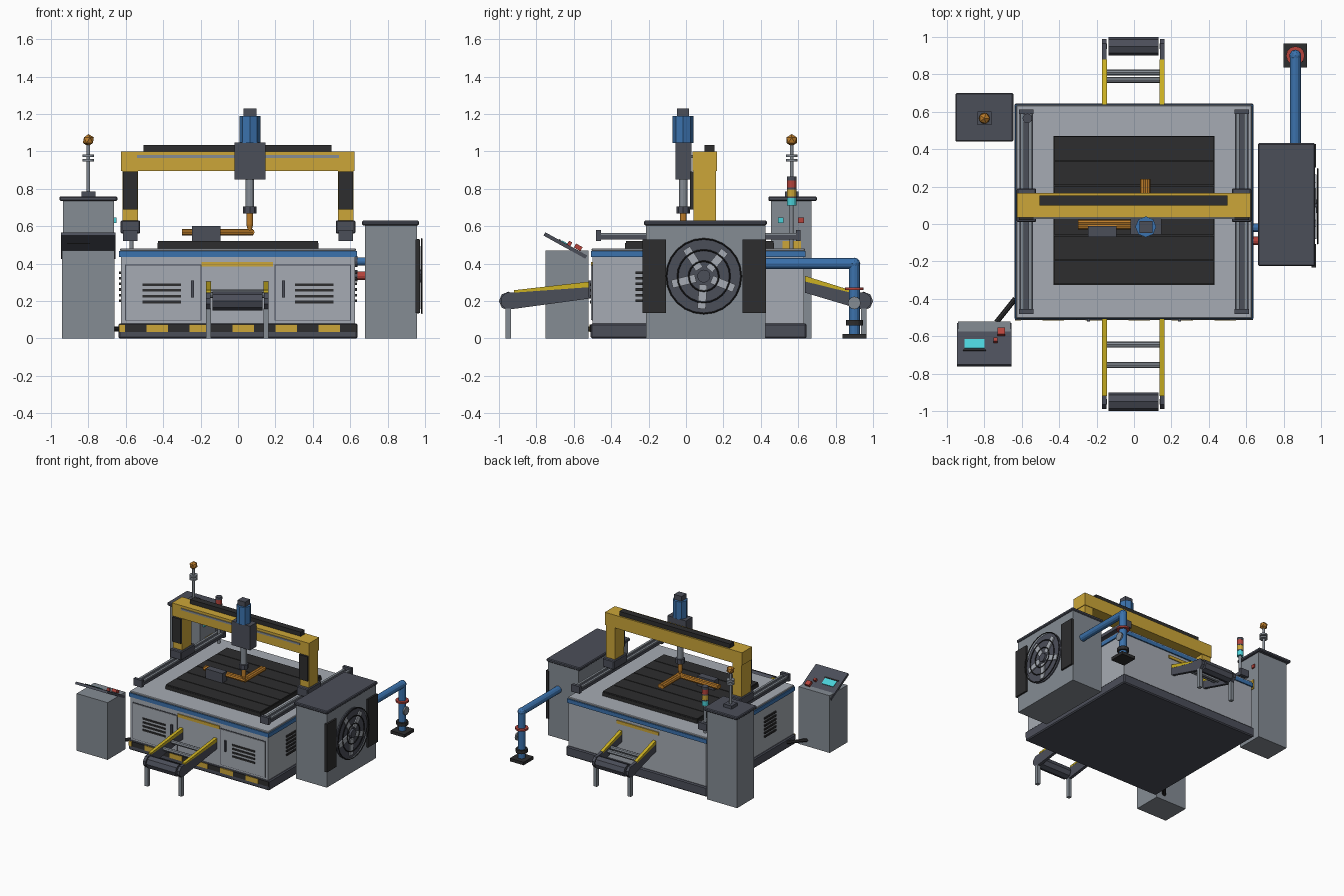
import bpy, bmesh, math
from mathutils import Vector

if "Cube" in bpy.data.objects:
    bpy.data.objects.remove(bpy.data.objects["Cube"])


def material(name, code):
    def lin(c):
        return c / 12.92 if c <= 0.04045 else ((c + 0.055) / 1.055) ** 2.4
    col = [lin(int(code[i:i + 2], 16) / 255) for i in (0, 2, 4)] + [1]
    m = bpy.data.materials.new(name)
    m.use_nodes = True
    m.diffuse_color = col
    m.node_tree.nodes["Principled BSDF"].inputs["Base Color"].default_value = col
    return m


LIGHT = material("light grey paint", "a6abb3")
GREY = material("mid grey steel", "858c94")
SLATE = material("dark slate", "4b4e59")
BLACK = material("black", "2d2d2e")
YELLOW = material("machine yellow", "cca638")
BRIGHT = material("guard yellow", "ccb122")
BLUE = material("blue paint", "3b72ad")
RED = material("red", "b5443c")
CYAN = material("cyan", "4bd0d8")
ORANGE = material("orange metal", "bd7d2a")


def finish(name, bm, mat, loc=(0, 0, 0), rot=(0, 0, 0)):
    bmesh.ops.recalc_face_normals(bm, faces=bm.faces)
    me = bpy.data.meshes.new(name)
    bm.to_mesh(me)
    bm.free()
    me.materials.append(mat)
    ob = bpy.data.objects.new(name, me)
    ob.location, ob.rotation_euler = loc, rot
    bpy.context.collection.objects.link(ob)
    return ob


def box(name, mat, x, y, z, rot=(0, 0, 0), bevel=0):
    bm = bmesh.new()
    bmesh.ops.create_cube(bm, size=1)
    bmesh.ops.scale(bm, vec=(x[1] - x[0], y[1] - y[0], z[1] - z[0]), verts=bm.verts)
    if bevel:
        bmesh.ops.bevel(bm, geom=bm.edges[:], offset=bevel, segments=1, affect='EDGES')
    return finish(name, bm, mat, [sum(a) / 2 for a in (x, y, z)], rot)


def rod(name, mat, a, b, r, r2=None, sides=12):
    a, b = Vector(a), Vector(b)
    bm = bmesh.new()
    bmesh.ops.create_cone(bm, cap_ends=True, segments=sides, radius1=r,
                          radius2=r if r2 is None else r2, depth=(b - a).length)
    return finish(name, bm, mat, (a + b) / 2, (b - a).to_track_quat('Z', 'Y').to_euler())


def ball(name, mat, loc, r, level=1):
    bm = bmesh.new()
    bmesh.ops.create_icosphere(bm, subdivisions=level, radius=r)
    return finish(name, bm, mat, loc)


def prism(name, mat, yz, x):
    bm = bmesh.new()
    f = bm.faces.new([bm.verts.new((x[0], *p)) for p in yz])
    ext = bmesh.ops.extrude_face_region(bm, geom=[f])["geom"]
    bmesh.ops.translate(bm, vec=(x[1] - x[0], 0, 0),
                        verts=[v for v in ext if isinstance(v, bmesh.types.BMVert)])
    return finish(name, bm, mat)


# Machine body
box("plinth", SLATE, (-.64, .64), (-.51, .645), (0, .08), bevel=.008)
box("body", LIGHT, (-.625, .625), (-.5, .63), (.07, .435))
box("blue_band", BLUE, (-.635, .635), (-.508, .64), (.435, .467))
box("deck", LIGHT, (-.63, .63), (-.505, .635), (.467, .482), bevel=.004)
box("hazard_strip", BLACK, (-.635, .635), (-.514, -.505), (.035, .075))
for i in range(5):
    x = -.49 + .23 * i
    box("hazard_block", YELLOW, (x, x + .115), (-.517, -.509), (.035, .075))
box("hazard_end", YELLOW, (-.635, -.605), (-.517, -.509), (.035, .075))

# Slatted work bed
box("bed", BLACK, (-.43, .43), (-.325, .47), (.482, .51))
for i in range(6):
    y = -.322 + .1325 * i
    box("bed_slat", BLACK, (-.427, .427), (y, y + .126), (.5, .52))

# Front doors, side louvres, rails and gantry legs, mirrored left and right
for s in (-1, 1):
    def mx(a, b):
        return tuple(sorted((a * s, b * s)))
    box("door_seam", SLATE, mx(.195, .605), (-.503, -.498), (.095, .395))
    box("door", LIGHT, mx(.2, .6), (-.507, -.5), (.1, .39))
    box("door_handle", SLATE, mx(.235, .252), (-.52, -.505), (.22, .31))
    for z in (.188, .219, .25, .281):
        box("door_louvre", BLACK, mx(.305, .51), (-.513, -.505), (z, z + .014))
    for i in range(6):
        z = .195 + .03 * i
        box("side_louvre", BLACK, mx(.62, .635), (-.27, -.12), (z, z + .014))
    box("rail_bed", SLATE, mx(.54, .612), (-.47, .605), (.53, .552))
    for x in (.555, .597):
        box("rail", GREY, mx(x - .009, x + .009), (-.46, .595), (.55, .563))
    for y in (-.48, .588):
        box("rail_stop", SLATE, mx(.538, .614), (y, y + .025), (.522, .58))
    box("gantry_foot", SLATE, mx(.523, .627), (.01, .19), (.56, .632), bevel=.006)
    box("gantry_leg", YELLOW, mx(.535, .617), (.04, .16), (.63, .9))
    box("leg_bellows", BLACK, mx(.537, .615), (.022, .042), (.69, .892))

# Gantry beam and cable chain
box("gantry_beam", YELLOW, (-.625, .622), (.035, .165), (.895, 1.0))
box("beam_rail", GREY, (-.54, .54), (.028, .036), (.965, .98))
box("cable_chain", BLACK, (-.505, .5), (.1, .152), (1.0, 1.035))

# Tool head
cx, cy = .063, -.015
box("tool_carriage", SLATE, (-.02, .148), (-.055, .03), (.85, 1.048))
rod("motor", BLUE, (cx, cy, 1.045), (cx, cy, 1.19), .056, sides=8)
box("motor_cap", SLATE, (.03, .098), (-.048, .016), (1.19, 1.23))
rod("spindle", GREY, (cx, cy, .7), (cx, cy, .85), .023)
rod("collar", SLATE, (cx, cy, .667), (cx, cy, .705), .036, sides=8)
rod("nozzle", ORANGE, (cx, cy, .61), (cx, cy, .667), .018)
rod("nozzle_tip", ORANGE, (cx, cy, .56), (cx, cy, .61), .006, .018)

# Workpiece tubes and clamp block
for y in (-.012, .008):
    rod("tube_long", ORANGE, (-.3, y, .568), (.08, y, .568), .017, sides=8)
for x in (.05, .072):
    rod("tube_cross", ORANGE, (x, -.02, .568), (x, .24, .568), .017, sides=8)
box("clamp_block", SLATE, (-.247, -.093), (-.07, -.012), (.522, .6))


# Conveyors at the front (-1) and back (1)
def conveyor(s, y0, top, ytip, rollers):
    def pr(name, mat, pts, x):
        prism(name, mat, [(y * s, z) for y, z in pts], x)
    for x in (-.158, .15):
        xs = (x - .012, x + .012)
        pr("conveyor_side", SLATE, [(y0, top - .03), (y0, top - .09), (.93, .157),
           (.965, .157), (.99, .185), (.99, .215), (.965, .244), (.93, .246)], xs)
        pr("conveyor_guard", BRIGHT, [(y0, top), (y0, top - .03), (ytip, .245),
           (ytip, .258)], (x - .013, x + .013))
        y = .95 * s
        box("conveyor_leg", GREY, (x - .014, x + .014), (y - .015, y + .015), (0, .16))
    rod("conveyor_drum", SLATE, (-.135, .95 * s, .2), (.13, .95 * s, .2), .05, sides=8)
    for y in rollers:
        z = top - .04 - (y - y0) * (top - .25) / (ytip - y0)
        rod("conveyor_roller", GREY, (-.15, y * s, z), (.15, y * s, z), .016, sides=8)
    ya = (y0 - .015) * s
    box("hatch", BLACK, (-.165, .16), (ya - .008, ya + .008), (.2, .39))
    box("hatch_hood", YELLOW, (-.195, .187), (ya - .018, ya + .018), (.385, .41))


conveyor(-1, .505, .305, .92, (.645, .755))
conveyor(1, .635, .335, .88, (.77, .81))

# Cooling cabinet with fan
box("cooling_cabinet", GREY, (.678, .958), (-.215, .425), (0, .61))
box("cooling_lid", SLATE, (.663, .968), (-.225, .432), (.605, .63), bevel=.006)
for y in (-.232, .302):
    box("vent_panel", BLACK, (.95, .972), (y, y + .125), (.135, .53))
fy, fz = .095, .333
rod("fan_plate", SLATE, (.95, fy, fz), (.967, fy, fz), .2, sides=24)
for i in range(5):
    t = math.radians(50 + 72 * i)
    box("fan_blade", LIGHT, (.964, .976), (fy + .11 * math.cos(t) - .065, fy + .11 * math.cos(t) + .065),
        (fz + .11 * math.sin(t) - .022, fz + .11 * math.sin(t) + .022), rot=(t, 0, 0))
rod("fan_hub", SLATE, (.96, fy, fz), (.985, fy, fz), .035)
for r in (.08, .14, .2):
    bpy.ops.mesh.primitive_torus_add(major_radius=r, minor_radius=.004, major_segments=24,
                                     minor_segments=4, location=(.983, fy, fz),
                                     rotation=(0, math.pi / 2, 0))
    bpy.context.object.name = "fan_guard_ring"
    bpy.context.object.data.materials.append(BLACK)

# Hoses between body and cabinet
for mat, y, z in ((BLUE, -.02, .412), (RED, -.09, .335)):
    rod("coolant_hose", mat, (.62, y, z), (.68, y, z), .022)
    rod("hose_flange", SLATE, (.625, y, z), (.64, y, z), .03)

# Exhaust pipe
px, py = .863, .9
rod("pipe_run", BLUE, (px, .42, .4), (px, py, .4), .029)
ball("pipe_elbow", BLUE, (px, py, .4), .032, 2)
rod("pipe_drop", BLUE, (px, py, .02), (px, py, .4), .029)
rod("red_flange", RED, (px, py, .258), (px, py, .272), .05)
rod("valve_stem", SLATE, (px, py, .19), (.9, py, .19), .012)
rod("valve_wheel", GREY, (.892, py, .19), (.903, py, .19), .034)
rod("lower_flange", BLACK, (px, py, .07), (px, py, .098), .045)
box("pipe_base", BLACK, (.8, .926), (.838, .965), (0, .025))

# Power cabinet with mast
box("power_cabinet", GREY, (-.935, -.662), (.455, .672), (0, .737))
box("power_lid", SLATE, (-.955, -.645), (.44, .7), (.735, .76), bevel=.006)
box("sign_plate", YELLOW, (-.664, -.656), (.515, .615), (.44, .52))
for mat, y in ((CYAN, .507), (RED, .615)):
    box("cabinet_button", mat, (-.664, -.65), (y - .015, y + .015), (.618, .646))
mx0, my0 = -.8, .565
box("mast_base", SLATE, (mx0 - .037, mx0 + .037), (my0 - .037, my0 + .037), (.76, .785))
rod("mast", GREY, (mx0, my0, .78), (mx0, my0, 1.04), .01)
for z in (.945, .97):
    rod("mast_ring", GREY, (mx0, my0, z), (mx0, my0, z + .014), .031)
ball("beacon", ORANGE, (mx0, my0, 1.06), .033)

# Signal tower
sx, sy = -.57, .565
rod("tower_pole", GREY, (sx, sy, .48), (sx, sy, .71), .011)
for mat, z in ((CYAN, .71), (YELLOW, .757), (RED, .805)):
    rod("tower_lamp", mat, (sx, sy, z), (sx, sy, z + .042), .025)
    rod("tower_spacer", SLATE, (sx, sy, z + .04), (sx, sy, z + .049), .026)
rod("tower_cap", SLATE, (sx, sy, .85), (sx, sy, .865), .026)

# Control console with tilted panel
box("console", GREY, (-.942, -.66), (-.75, -.52), (0, .47))
tilt = math.radians(-29)


def on_panel(name, mat, x, u, h):
    y, z = -.645 - h * math.sin(tilt), .497 + h * math.cos(tilt)
    y, z = y + sum(u) / 2 * math.cos(tilt), z + sum(u) / 2 * math.sin(tilt)
    d, t = (u[1] - u[0]) / 2, .012 if h else .01
    box(name, mat, x, (y - d, y + d), (z - t, z + t), rot=(tilt, 0, 0))


on_panel("console_panel", SLATE, (-.947, -.655), (-.128, .128), 0)
on_panel("panel_slot", BLACK, (-.915, -.79), (-.045, -.035), .002)
on_panel("screen", CYAN, (-.907, -.8), (-.03, .025), .003)
on_panel("stop_button", RED, (-.73, -.69), (.045, .085), .025)
on_panel("small_button", RED, (-.75, -.73), (.005, .025), .02)
rod("console_cable", BLACK, (-.635, -.4, .05), (-.735, -.525, .05), .014, sides=8)
